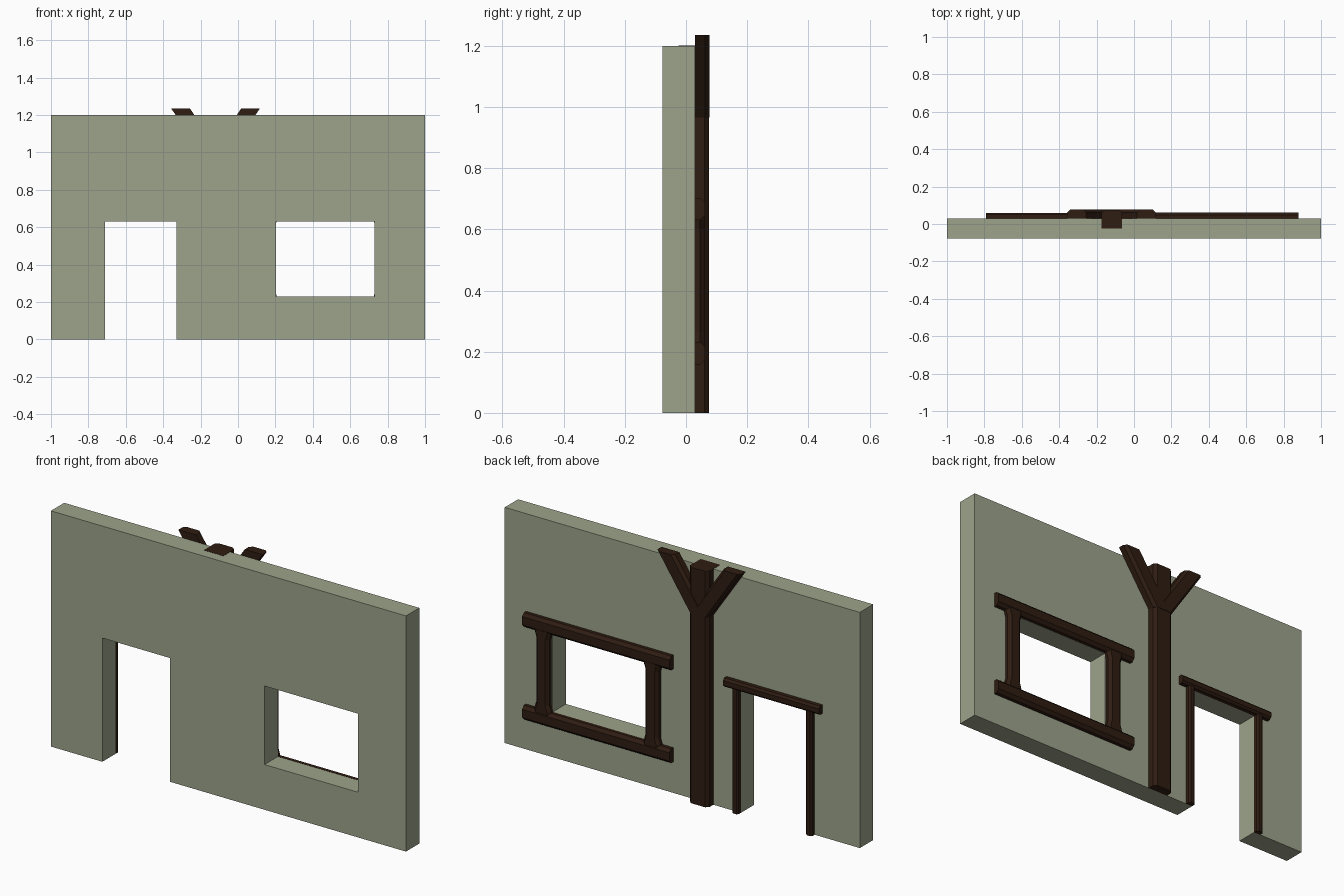
import bpy, bmesh

if "Cube" in bpy.data.objects:
    bpy.data.objects.remove(bpy.data.objects["Cube"])


def material(name, rgb):
    m = bpy.data.materials.new(name)
    m.diffuse_color = (*rgb, 1)
    m.use_nodes = True
    m.node_tree.nodes["Principled BSDF"].inputs["Base Color"].default_value = m.diffuse_color
    return m


PLASTER = material("plaster", (0.34, 0.37, 0.26))
TIMBER = material("dark_timber", (0.028, 0.012, 0.006))
BACK = 0.03  # rear face of the wall


def box(name, x, y, z):
    bpy.ops.mesh.primitive_cube_add(
        size=1, location=[(a + b) / 2 for a, b in (x, y, z)])
    ob = bpy.context.object
    ob.name = name
    ob.scale = [b - a for a, b in (x, y, z)]
    bpy.ops.object.transform_apply(location=True, rotation=True, scale=True)
    return ob


def timber(name, sections, y1, chamfer, y0=BACK, axis="x"):
    """Chamfered beam lofted through (x, z, half_width) sections."""
    bm = bmesh.new()
    rings = []
    for x, z, h in sections:
        prof = [(-h, y0), (-h, y1 - chamfer), (-h + chamfer, y1),
                (h - chamfer, y1), (h, y1 - chamfer), (h, y0)]
        rings.append([bm.verts.new((x + s, y, z) if axis == "x" else (x, y, z + s))
                      for s, y in prof])
    n = len(rings[0])
    for a, b in zip(rings, rings[1:]):
        for i in range(n):
            j = (i + 1) % n
            bm.faces.new((a[i], a[j], b[j], b[i]))
    bm.faces.new(rings[0])
    bm.faces.new(rings[-1])
    bmesh.ops.recalc_face_normals(bm, faces=bm.faces)
    me = bpy.data.meshes.new(name)
    bm.to_mesh(me)
    bm.free()
    me.materials.append(TIMBER)
    ob = bpy.data.objects.new(name, me)
    bpy.context.collection.objects.link(ob)
    return ob


# wall with door and window openings
wall = box("wall", (-1, 1), (-0.077, BACK), (0, 1.2))
wall.data.materials.append(PLASTER)
for name, x, z in (("door_cutter", (-0.71, -0.33), (-0.1, 0.63)),
                   ("window_cutter", (0.203, 0.73), (0.23, 0.63))):
    cutter = box(name, x, (-0.3, 0.3), z)
    cutter.hide_render = True
    bpy.context.view_layer.objects.active = wall
    mod = wall.modifiers.new(name, "BOOLEAN")
    mod.operation = "DIFFERENCE"
    mod.solver = "EXACT"
    mod.object = cutter
    bpy.ops.object.modifier_apply(modifier=mod.name)
    bpy.data.objects.remove(cutter)

# main post and its two braces
PX = -0.12
timber("main_post", [(PX, 0, 0.055), (PX, 1.201, 0.055)], 0.075, 0.015, y0=-0.025)
for side, s in (("right", 1), ("left", -1)):
    timber(side + "_brace", [(PX + s * 0.005, 0.965, 0.05),
                             (PX + s * 0.187, 1.235, 0.05)], 0.077, 0.015)

# window frame: two rails and two posts with flared ends
for name, z in (("window_sill", 0.195), ("window_head", 0.667)):
    timber(name, [(0.05, z, 0.036), (0.88, z, 0.036)], 0.062, 0.015, axis="z")
for side, x in (("left", 0.159), ("right", 0.774)):
    timber(side + "_window_post",
           [(x, 0.22, 0.047), (x, 0.235, 0.047), (x, 0.265, 0.038),
            (x, 0.60, 0.038), (x, 0.63, 0.047), (x, 0.645, 0.047)], 0.06, 0.015)

# door frame: lintel and two jambs
timber("door_lintel", [(-0.79, 0.652, 0.022), (-0.25, 0.652, 0.022)],
       0.06, 0.01, axis="z")
for side, x in (("left", -0.728), ("right", -0.312)):
    timber(side + "_door_jamb", [(x, 0, 0.018), (x, 0.64, 0.018)], 0.055, 0.008)
